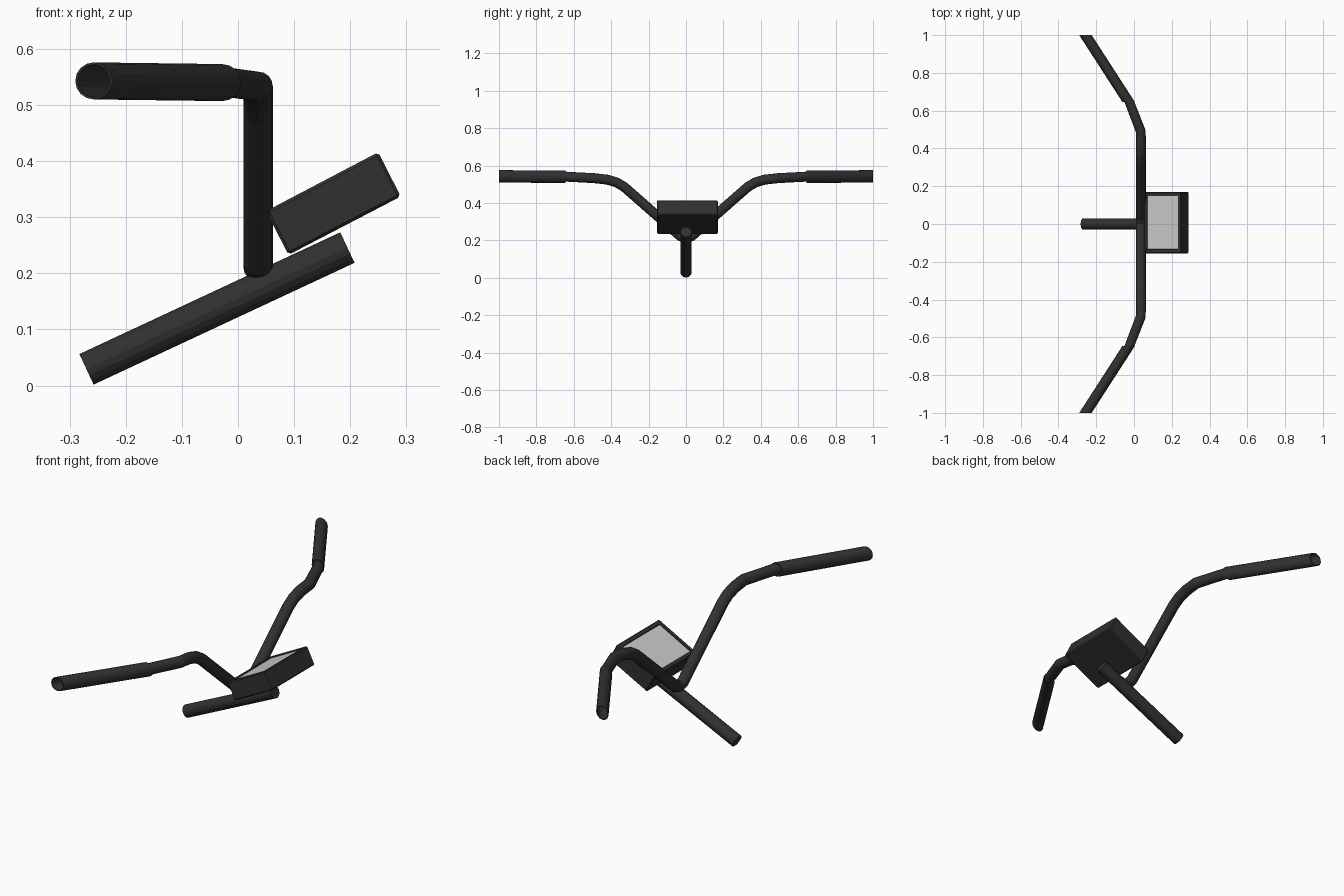
import bpy, bmesh, math
from mathutils import Vector

if "Cube" in bpy.data.objects:
    bpy.data.objects.remove(bpy.data.objects["Cube"])

SIDES = 16


def material(name, value):
    m = bpy.data.materials.new(name)
    m.diffuse_color = (value, value, value, 1)
    m.use_nodes = True
    m.node_tree.nodes["Principled BSDF"].inputs["Base Color"].default_value = m.diffuse_color
    return m


dark = material("dark_rubber", 0.03)
glass = material("screen_grey", 0.6)


def finish(bm, name, mat):
    bmesh.ops.recalc_face_normals(bm, faces=bm.faces)
    me = bpy.data.meshes.new(name)
    bm.to_mesh(me)
    bm.free()
    me.materials.append(mat)
    ob = bpy.data.objects.new(name, me)
    bpy.context.collection.objects.link(ob)
    return ob


def loft(name, rings, mat):
    """Skin circular rings given as (centre, normal, radius), capping both ends."""
    bm = bmesh.new()
    loops = []
    for c, n, r in rings:
        c, n = Vector(c), Vector(n).normalized()
        ref = Vector((1, 0, 0)) if abs(n.x) < 0.7 else Vector((0, 1, 0))
        u = (ref - n * n.dot(ref)).normalized()
        v = n.cross(u)
        loops.append([bm.verts.new(c + r * (u * math.cos(a) + v * math.sin(a)))
                      for a in (2 * math.pi * i / SIDES for i in range(SIDES))])
    for a, b in zip(loops, loops[1:]):
        for i in range(SIDES):
            j = (i + 1) % SIDES
            bm.faces.new((a[i], a[j], b[j], b[i]))
    bm.faces.new(loops[0])
    bm.faces.new(loops[-1])
    return finish(bm, name, mat)


# Stem: slanted cylinder
a, b = Vector((-0.27, 0, 0.029)), Vector((0.195, 0, 0.246))
loft("stem", [(a, b - a, 0.03), (b, b - a, 0.03)], dark)

# Handlebar: one bent tube mirrored across y
half = [(0.036, 0.03, 0.222), (0.036, 0.06, 0.249), (0.036, 0.33, 0.486),
        (0.036, 0.37, 0.510), (0.036, 0.42, 0.525), (0.036, 0.49, 0.533),
        (-0.022, 0.64, 0.541), (-0.035, 0.66, 0.541)]
path = [Vector((x, -y, z)) for x, y, z in reversed(half)]
path += [Vector((0.036, 0, 0.212))] + [Vector(p) for p in half]
rings = []
for i, p in enumerate(path):
    if abs(p.y) > 0.6:
        n = Vector((0, 1, 0))
    else:
        n = (p - path[i - 1]).normalized() + (path[i + 1] - p).normalized()
    rings.append((p, n, 0.0265))
loft("handlebar", rings, dark)

# Grips: sheared sleeves with hollow ends
for side, label in ((1, "left"), (-1, "right")):
    start = (-0.028, 0.645 * side, 0.540)
    inner = (-0.034, 0.655 * side, 0.540)
    end = (-0.257, 1.0 * side, 0.543)
    Y = (0, 1, 0)
    loft("grip_" + label, [(start, Y, 0.033), (end, Y, 0.033),
                           (end, Y, 0.029), (inner, Y, 0.029)], dark)

# Display housing: slanted box with an inset screen in its top face
bm = bmesh.new()
profile = [(0.05, 0.311), (0.09, 0.233), (0.29, 0.337), (0.25, 0.416)]
f = bm.faces.new([bm.verts.new((x, -0.155, z)) for x, z in profile])
ext = bmesh.ops.extrude_face_region(bm, geom=[f])
bmesh.ops.translate(bm, vec=(0, 0.325, 0),
                    verts=[v for v in ext["geom"] if isinstance(v, bmesh.types.BMVert)])
bmesh.ops.recalc_face_normals(bm, faces=bm.faces)
bmesh.ops.bevel(bm, geom=list(bm.edges), offset=0.005, segments=1, affect='EDGES')
top = max(bm.faces, key=lambda q: q.normal.z * q.calc_area())
bmesh.ops.inset_region(bm, faces=[top], thickness=0.022)
bmesh.ops.inset_region(bm, faces=[top], thickness=0.002, depth=-0.005)
top.material_index = 1
housing = finish(bm, "display_housing", dark)
housing.data.materials.append(glass)
